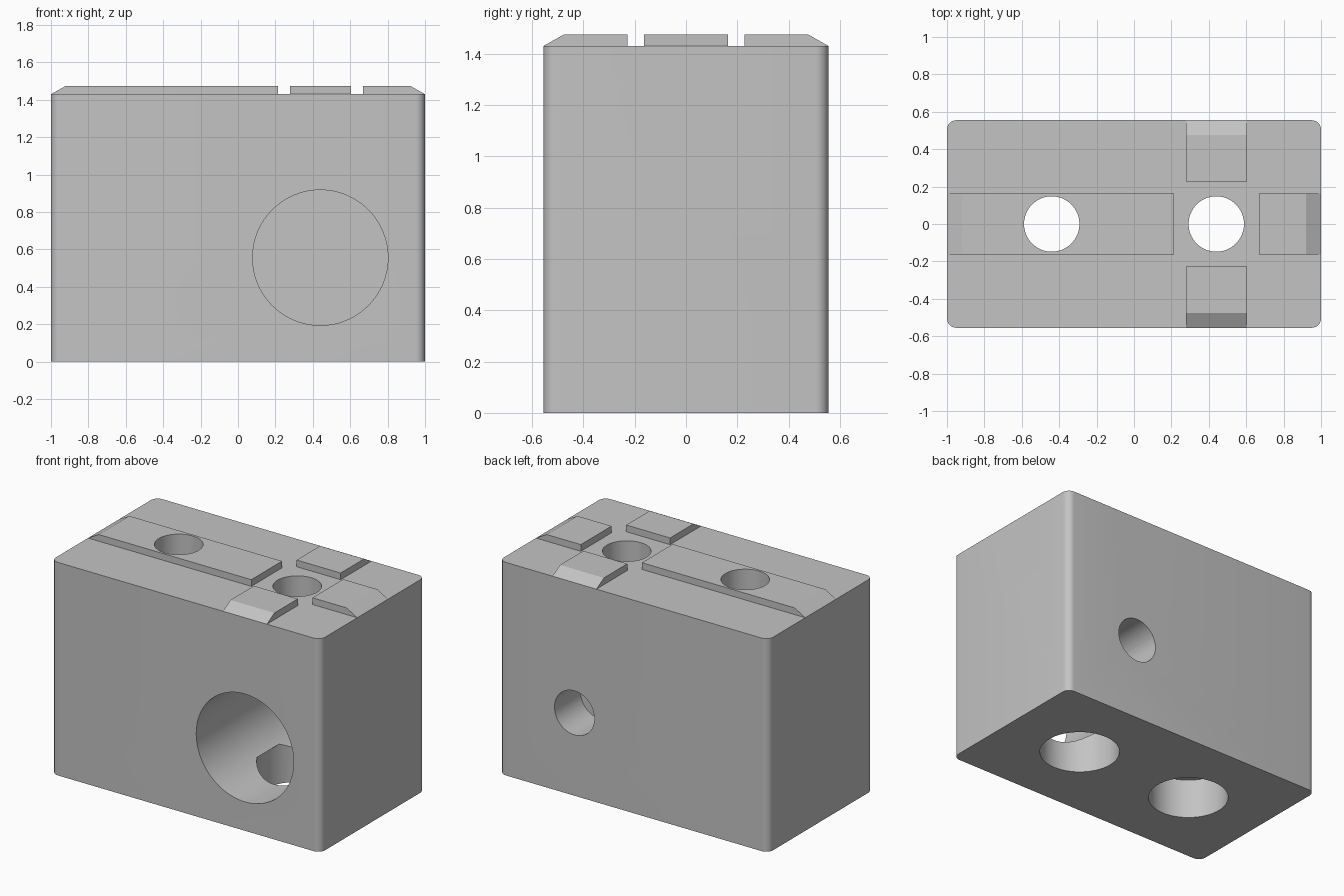
import bpy, bmesh, math
from mathutils import Matrix, Vector

cube = bpy.data.objects.get("Cube")
if cube:
    bpy.data.objects.remove(cube, do_unlink=True)

HALF_X, HALF_Y, DECK, TOP = 1.0, 0.555, 1.43, 1.475
HOLE_X, HOLE_R, BORE_Z = 0.44, 0.148, 0.556

grey = bpy.data.materials.new("plain grey")
grey.use_nodes = True
colour = (0.55, 0.55, 0.55, 1)
grey.diffuse_color = colour
grey.node_tree.nodes["Principled BSDF"].inputs["Base Color"].default_value = colour


def make_object(name, bm):
    bmesh.ops.recalc_face_normals(bm, faces=bm.faces)
    mesh = bpy.data.meshes.new(name)
    bm.to_mesh(mesh)
    bm.free()
    mesh.materials.append(grey)
    obj = bpy.data.objects.new(name, mesh)
    bpy.context.collection.objects.link(obj)
    return obj


def prism(name, outline, direction):
    """Extrude a closed outline along a direction."""
    bm = bmesh.new()
    face = bm.faces.new([bm.verts.new(p) for p in outline])
    made = bmesh.ops.extrude_face_region(bm, geom=[face])["geom"]
    moved = [v for v in made if isinstance(v, bmesh.types.BMVert)]
    bmesh.ops.translate(bm, verts=moved, vec=direction)
    return make_object(name, bm)


def cylinder(name, radius, start, end):
    start, end = Vector(start), Vector(end)
    axis = end - start
    turn = axis.to_track_quat("Z", "Y").to_matrix().to_4x4()
    bm = bmesh.new()
    bmesh.ops.create_cone(bm, cap_ends=True, segments=64, radius1=radius,
                          radius2=radius, depth=axis.length,
                          matrix=Matrix.Translation((start + end) / 2) @ turn)
    return make_object(name, bm)


def combine(target, tool, operation):
    mod = target.modifiers.new(operation.lower(), "BOOLEAN")
    mod.operation, mod.solver, mod.object = operation, "EXACT", tool
    bpy.context.view_layer.objects.active = target
    bpy.ops.object.modifier_apply(modifier=mod.name)
    bpy.data.objects.remove(tool, do_unlink=True)


# Body: block with rounded upright corners
r, steps = 0.05, 8
outline = []
for corner, (sx, sy) in enumerate([(1, 1), (-1, 1), (-1, -1), (1, -1)]):
    for i in range(steps + 1):
        a = math.pi / 2 * (corner + i / steps)
        outline.append((sx * (HALF_X - r) + r * math.cos(a),
                        sy * (HALF_Y - r) + r * math.sin(a), 0))
body = prism("fixture_block", outline, (0, 0, DECK))


# Raised keys on the deck, each bevelled at its outer end
def key(inner, outer, angle, centre_x):
    w, slope, sink = 0.163, 0.08, 0.03
    profile = [(outer, DECK), (outer - slope, TOP), (inner, TOP),
               (inner, DECK - sink), (outer - slope, DECK - sink)]
    tool = prism("key", [(d, -w, z) for d, z in profile], (0, 2 * w, 0))
    tool.data.transform(Matrix.Translation((centre_x, 0, 0)) @ Matrix.Rotation(angle, 4, "Z"))
    combine(body, tool, "UNION")


key(0.227, HALF_X - HOLE_X, 0, HOLE_X)
key(0.227, HALF_Y, math.pi / 2, HOLE_X)
key(0.227, HALF_Y, -math.pi / 2, HOLE_X)
key(-0.213, HALF_X, math.pi, 0)

# Upright bolt holes with counterbores underneath
for x in (-HOLE_X, HOLE_X):
    combine(body, cylinder("bolt_hole", HOLE_R, (x, 0, -0.1), (x, 0, 1.6)), "DIFFERENCE")
    combine(body, cylinder("counterbore", 0.247, (x, 0, -0.1), (x, 0, 0.267)), "DIFFERENCE")

# Cross hole with a deep wide bore from the front
combine(body, cylinder("cross_hole", HOLE_R, (HOLE_X, -0.7, BORE_Z), (HOLE_X, 0.7, BORE_Z)), "DIFFERENCE")
combine(body, cylinder("front_bore", 0.362, (HOLE_X, -0.7, BORE_Z), (HOLE_X, 0.28, BORE_Z)), "DIFFERENCE")

# Smooth the round surfaces, keep the edges crisp
bpy.ops.object.select_all(action="DESELECT")
body.select_set(True)
bpy.context.view_layer.objects.active = body
bpy.ops.object.shade_smooth_by_angle(angle=math.radians(25))
